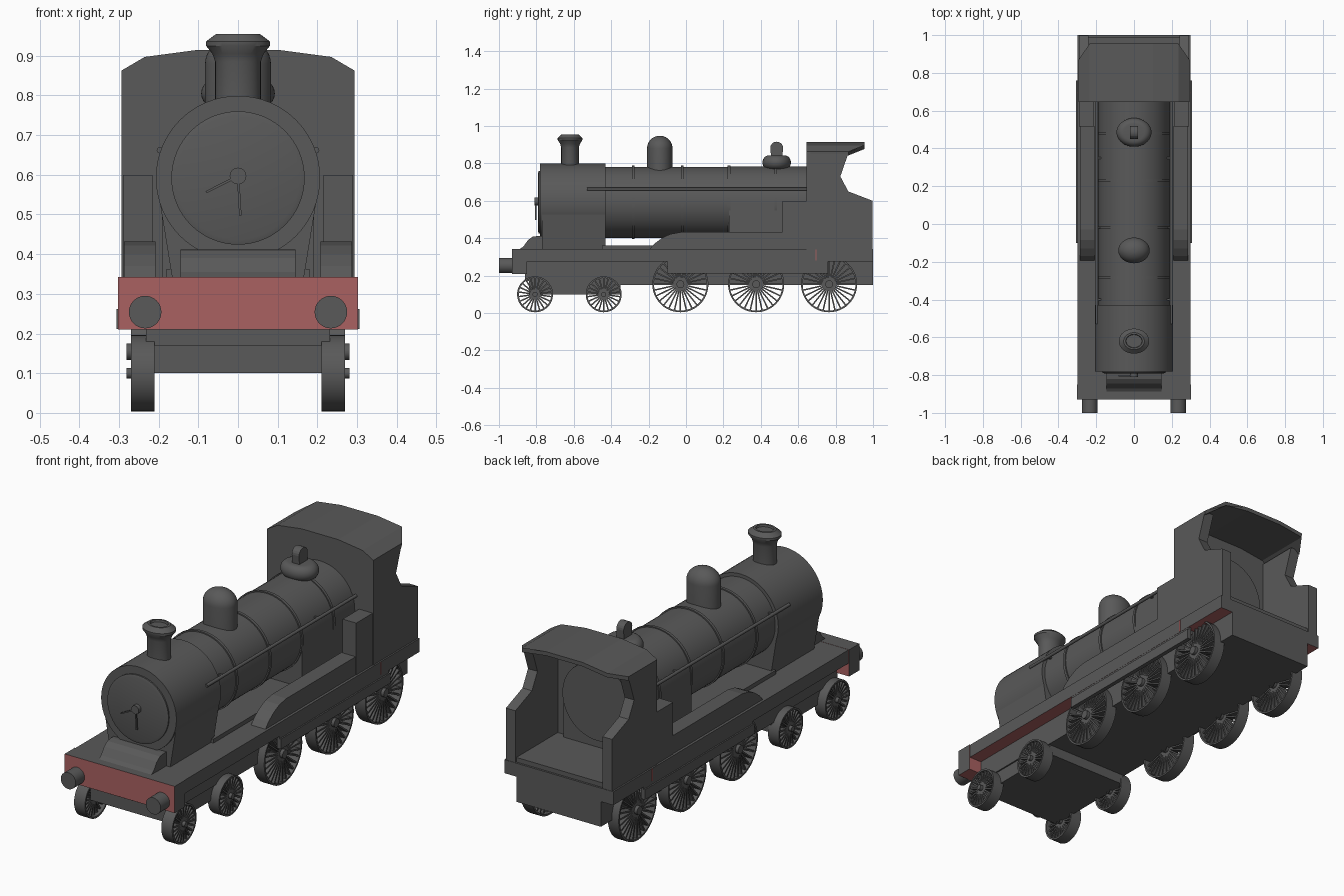
import bpy, bmesh
from math import pi, sin, cos
from mathutils import Matrix, Vector

cube = bpy.data.objects.get("Cube")
if cube:
    bpy.data.objects.remove(cube, do_unlink=True)


def material(name, rgb):
    m = bpy.data.materials.new(name)
    m.use_nodes = True
    m.diffuse_color = (*rgb, 1)
    bsdf = next(n for n in m.node_tree.nodes if n.type == 'BSDF_PRINCIPLED')
    bsdf.inputs["Base Color"].default_value = (*rgb, 1)
    return m


GREY = material("dark grey", (0.1, 0.1, 0.1))
RED = material("dull red", (0.4, 0.12, 0.12))
BOILER_Z = 0.592


def finish(name, bm, mat=GREY, smooth=False):
    bmesh.ops.recalc_face_normals(bm, faces=bm.faces)
    me = bpy.data.meshes.new(name)
    bm.to_mesh(me)
    bm.free()
    me.materials.append(mat)
    ob = bpy.data.objects.new(name, me)
    bpy.context.collection.objects.link(ob)
    if smooth:
        bpy.ops.object.select_all(action='DESELECT')
        ob.select_set(True)
        bpy.context.view_layer.objects.active = ob
        bpy.ops.object.shade_smooth_by_angle(angle=0.6)
    return ob


def add_box(bm, x, y, z, rot=None):
    size = Vector((x[1] - x[0], y[1] - y[0], z[1] - z[0]))
    mid = Vector((sum(x), sum(y), sum(z))) / 2
    mat = Matrix.Translation(mid) @ Matrix.Diagonal((*size, 1))
    bmesh.ops.create_cube(bm, size=1, matrix=(rot or Matrix()) @ mat)


def box(name, x, y, z, mat=GREY):
    bm = bmesh.new()
    add_box(bm, x, y, z)
    return finish(name, bm, mat)


def prism(name, pts, axis, a, b, smooth=False):
    """Extrude a profile: (y, z) points along x, or (x, z) points along y."""
    bm = bmesh.new()
    place = (lambda p: (a, *p)) if axis == 'x' else (lambda p: (p[0], a, p[1]))
    face = bm.faces.new([bm.verts.new(place(p)) for p in pts])
    ext = bmesh.ops.extrude_face_region(bm, geom=[face])["geom"]
    move = (b - a, 0, 0) if axis == 'x' else (0, b - a, 0)
    bmesh.ops.translate(bm, vec=move, verts=[v for v in ext if isinstance(v, bmesh.types.BMVert)])
    return finish(name, bm, GREY, smooth)


def add_lathe(bm, profile, matrix, steps=48):
    """Turn (radius, height) points about z, then place the result."""
    rings = []
    for r, h in profile:
        rings.append([bm.verts.new(matrix @ Vector((r * cos(2 * pi * i / steps), r * sin(2 * pi * i / steps), h)))
                      for i in range(steps)])
    for lo, hi in zip(rings, rings[1:]):
        for i in range(steps):
            j = (i + 1) % steps
            bm.faces.new((lo[i], lo[j], hi[j], hi[i]))
    return rings


def lathe(name, profile, matrix, steps=48):
    bm = bmesh.new()
    rings = add_lathe(bm, profile, matrix, steps)
    bm.faces.new(rings[0])
    bm.faces.new(rings[-1])
    return finish(name, bm, GREY, True)


def along_y(x, z):
    return Matrix.Translation((x, 0, z)) @ Matrix.Rotation(-pi / 2, 4, 'X')


def tube(name, x, z, r, y0, y1, steps=48):
    return lathe(name, [(r, y0), (r, y1)], along_y(x, z), steps)


def paint(ob, rule):
    ob.data.materials.append(RED)
    for p in ob.data.polygons:
        if rule(p.normal):
            p.material_index = 1


# Footplate, buffer beam and frames
paint(box("footplate", (-0.3, 0.3), (-0.925, 1), (0.275, 0.342)), lambda n: n.z < -0.5)
paint(box("buffer_beam", (-0.303, 0.303), (-0.93, -0.85), (0.21, 0.343)),
      lambda n: abs(n.y) > 0.5 or n.z < -0.5)
box("main_frame", (-0.232, 0.232), (-0.39, 1), (0.15, 0.28))
box("front_frame", (-0.232, 0.232), (-0.86, -0.38), (0.17, 0.28))
box("bogie_frame", (-0.225, 0.225), (-0.84, -0.35), (0.1, 0.21))
box("boiler_plinth", (-0.18, 0.18), (-0.45, 0.3), (0.335, 0.362))

# Smokebox, door and saddle
tube("smokebox", 0, BOILER_Z, 0.207, -0.78, -0.43, 64)
lathe("smokebox_door", [(0.168, -0.78), (0.168, -0.787), (0.155, -0.791)], along_y(0, BOILER_Z), 64)
tube("door_boss", 0, 0.597, 0.021, -0.81, -0.785, 16)
for label, angle, length in (("short", 1.1, 0.09), ("long", -0.06, 0.1)):
    bm = bmesh.new()
    rot = Matrix.Translation((0, 0, 0.597)) @ Matrix.Rotation(angle, 4, 'Y')
    add_box(bm, (-0.003, 0.003), (-0.808, -0.8), (-length, 0), rot)
    finish(label + "_door_handle", bm)
prism("saddle", [(-0.2, 0.55), (0.2, 0.55), (0.165, 0.335), (-0.165, 0.335)], 'y', -0.77, -0.43)
prism("front_saddle_cover", [(-0.9, 0.335), (-0.87, 0.355), (-0.845, 0.39), (-0.82, 0.408),
                             (-0.79, 0.412), (-0.74, 0.412), (-0.74, 0.335)], 'x', -0.145, 0.145)

# Boiler, firebox and bands
tube("boiler", 0, BOILER_Z, 0.19, -0.44, 0.7, 64)
arch = [(0.191 * cos(pi * i / 24), BOILER_Z + 0.191 * sin(pi * i / 24)) for i in range(25)]
prism("firebox", arch + [(-0.191, 0.335), (0.191, 0.335)], 'y', 0.23, 0.69, True)
for i, y in enumerate((-0.283, -0.02, 0.23, 0.48)):
    tube(f"boiler_band_{i + 1}", 0, BOILER_Z, 0.196, y - 0.007, y + 0.007, 64)

# Chimney, steam dome and safety valve, each slightly wider than long
def upright(y):
    return Matrix.Translation((0, y, 0)) @ Matrix.Diagonal((1.22, 1, 1, 1))


lathe("chimney", [(0.047, 0.76), (0.047, 0.885), (0.053, 0.905), (0.066, 0.925), (0.066, 0.936),
                  (0.045, 0.955), (0.036, 0.955), (0.034, 0.945)], upright(-0.62))
cap = [(0.068 * cos(t * pi / 20), 0.88 + 0.068 * sin(t * pi / 20)) for t in range(10)]
lathe("steam_dome", [(0.068, 0.74)] + cap, upright(-0.14))
bulge = [(0.045 + 0.031 * sin(pi * t / 12), 0.805 - 0.037 * cos(pi * t / 12)) for t in range(13)]
lathe("safety_valve_base", bulge, upright(0.485))
knob = [(0.485 + 0.034 * cos(pi * t / 10), 0.884 + 0.032 * sin(pi * t / 10)) for t in range(11)]
prism("safety_valve_lever", knob + [(0.455, 0.83), (0.515, 0.83)], 'x', -0.02, 0.02)

# Cab front, roof and floor
roof_line = [(-0.293, 0.863), (-0.235, 0.897), (-0.1, 0.915), (0.1, 0.915), (0.235, 0.897), (0.293, 0.863)]
prism("cab_front", roof_line + [(0.293, 0.335), (-0.293, 0.335)], 'y', 0.645, 0.665)
under = [(x * 0.995, z - 0.02) for x, z in reversed(roof_line)]
roof = prism("cab_roof", roof_line + under, 'y', 0.645, 0.955)
for v in roof.data.vertices:
    if v.co.y > 0.9 and abs(v.co.x) > 0.28:
        v.co.y = 0.87
box("cab_floor", (-0.25, 0.25), (0.65, 0.99), (0.335, 0.365))

wall = [(0.65, 0.335), (0.65, 0.86), (0.87, 0.86), (0.825, 0.73), (0.868, 0.65), (0.998, 0.6), (0.998, 0.335)]
splasher = [(-0.2, 0.335), (-0.17, 0.37), (-0.13, 0.4), (-0.085, 0.422), (-0.03, 0.432), (0.52, 0.432), (0.52, 0.335)]


# Wheels, with the hub, rim and spokes in one mesh
def wheel(name, side, y, r, spokes):
    bm = bmesh.new()
    base = Matrix.Translation((0, y, r + 0.004)) @ Matrix.Rotation(side * pi / 2, 4, 'Y')
    rim = r - 0.009
    add_lathe(bm, [(r, 0.21), (r, 0.27), (rim, 0.27), (rim, 0.21), (r, 0.21)], base)
    hub = add_lathe(bm, [(r * 0.14, 0.21), (r * 0.14, 0.281)], base, 16)
    bm.faces.new(hub[1])
    for i in range(spokes):
        spin = base @ Matrix.Rotation(2 * pi * i / spokes, 4, 'Z')
        add_box(bm, (r * 0.12, rim + 0.002), (-0.0038, 0.0038), (0.225, 0.265), spin)
    bmesh.ops.remove_doubles(bm, verts=bm.verts, dist=1e-6)
    finish(name, bm, GREY, True)


# Paired parts on each side
for label, s in (("left", 1), ("right", -1)):
    def span(a, b):
        return tuple(sorted((s * a, s * b)))

    prism(label + "_cab_side", wall, 'x', *span(0.24, 0.292))
    prism(label + "_splasher", splasher, 'x', *span(0.208, 0.287))
    box(label + "_cab_step_box", span(0.215, 0.29), (0.515, 0.65), (0.335, 0.6))
    box(label + "_valance", span(0.285, 0.306), (-0.1, 0.76), (0.212, 0.262))
    box(label + "_valance_hanger", span(0.287, 0.299), (-0.1, 0.76), (0.25, 0.28))
    box(label + "_red_mark", span(0.298, 0.302), (0.692, 0.698), (0.28, 0.34), RED)
    tube(label + "_buffer", s * 0.234, 0.254, 0.041, -1, -0.92, 32)
    tube(label + "_handrail", s * 0.197, 0.662, 0.008, -0.53, 0.65, 12)
    for i, y in enumerate((-0.4, -0.02, 0.35)):
        box(f"{label}_rail_post_{i + 1}", span(0.17, 0.197), (y - 0.005, y + 0.005), (0.657, 0.667))
    for i, y in enumerate((-0.807, -0.44)):
        wheel(f"{label}_small_wheel_{i + 1}", s, y, 0.096, 22)
    for i, y in enumerate((-0.03, 0.375, 0.765)):
        wheel(f"{label}_driving_wheel_{i + 1}", s, y, 0.15, 28)
